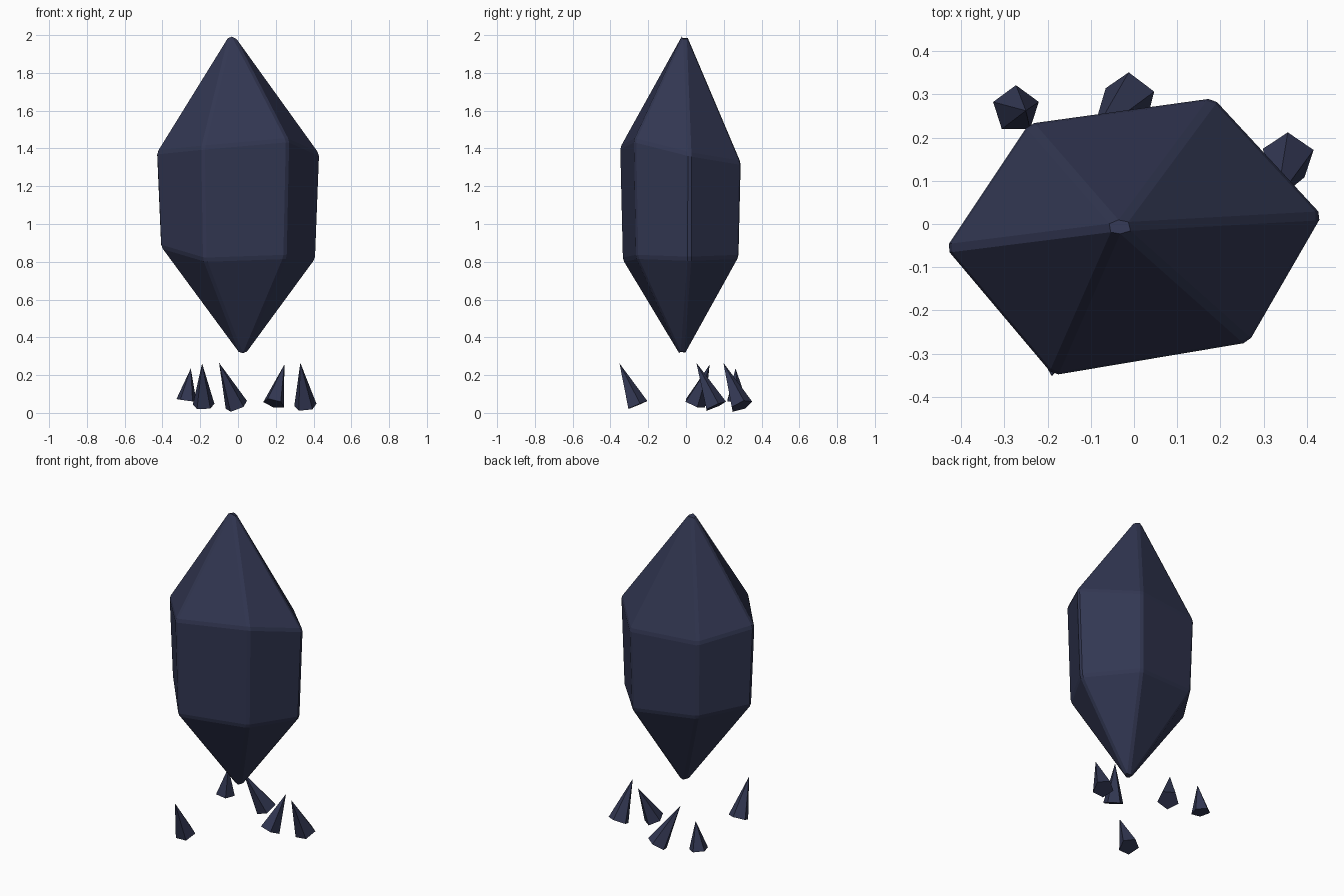
import bpy, bmesh, math
from mathutils import Vector

if "Cube" in bpy.data.objects:
    bpy.data.objects.remove(bpy.data.objects["Cube"])

mat = bpy.data.materials.new("dark_crystal")
mat.diffuse_color = (0.032, 0.038, 0.085, 1)
mat.use_nodes = True
mat.node_tree.nodes["Principled BSDF"].inputs["Base Color"].default_value = mat.diffuse_color


def add_object(name, bm):
    bmesh.ops.recalc_face_normals(bm, faces=bm.faces)
    mesh = bpy.data.meshes.new(name)
    bm.to_mesh(mesh)
    bm.free()
    mesh.materials.append(mat)
    obj = bpy.data.objects.new(name, mesh)
    bpy.context.collection.objects.link(obj)
    return obj


# Main crystal: two uneven six-sided rings joined to a tip at each end
outline = [(-0.435, -0.056), (-0.187, -0.35), (0.265, -0.274),
           (0.435, 0.02), (0.184, 0.291), (-0.243, 0.232)]
upper_z = [1.38, 1.405, 1.445, 1.37, 1.325, 1.33]
lower_z = [0.88, 0.81, 0.825, 0.815, 0.825, 0.86]
bm = bmesh.new()
upper = [bm.verts.new((x, y, z)) for (x, y), z in zip(outline, upper_z)]
lower = [bm.verts.new((x * 0.95, y * 0.96, z)) for (x, y), z in zip(outline, lower_z)]
top = bm.verts.new((-0.036, -0.006, 2.025))
bottom = bm.verts.new((0.025, -0.02, 0.285))
for i in range(6):
    j = (i + 1) % 6
    bm.faces.new((upper[i], upper[j], top))
    bm.faces.new((lower[i], lower[j], upper[j], upper[i]))
    bm.faces.new((lower[j], lower[i], bottom))
crystal = add_object("main_crystal", bm)
bevel = crystal.modifiers.new("edge_chamfer", "BEVEL")
bevel.width = 0.012
bevel.segments = 1
bevel.limit_method = "NONE"

# Floating shards: tilted five-sided spikes (base centre, apex, base radius)
shards = [
    ((-0.273, 0.265, 0.066), (-0.25, 0.262, 0.235), 0.056),
    ((-0.182, -0.26, 0.04), (-0.19, -0.352, 0.262), 0.06),
    ((-0.008, 0.292, 0.037), (-0.1, 0.198, 0.265), 0.063),
    ((0.19, 0.045, 0.05), (0.245, 0.125, 0.255), 0.06),
    ((0.357, 0.155, 0.035), (0.33, 0.055, 0.265), 0.062),
]
for n, (base, apex, radius) in enumerate(shards, 1):
    base, apex = Vector(base), Vector(apex)
    turn = Vector((0, 0, 1)).rotation_difference(apex - base)
    bm = bmesh.new()
    tip = bm.verts.new(apex)
    ring = []
    for k in range(5):
        a = math.pi / 2 + k * math.tau / 5
        ring.append(bm.verts.new(base + turn @ Vector((math.cos(a), math.sin(a), 0)) * radius))
    bm.faces.new(ring)
    for k in range(5):
        bm.faces.new((ring[k], ring[(k + 1) % 5], tip))
    add_object(f"shard_{n}", bm)
